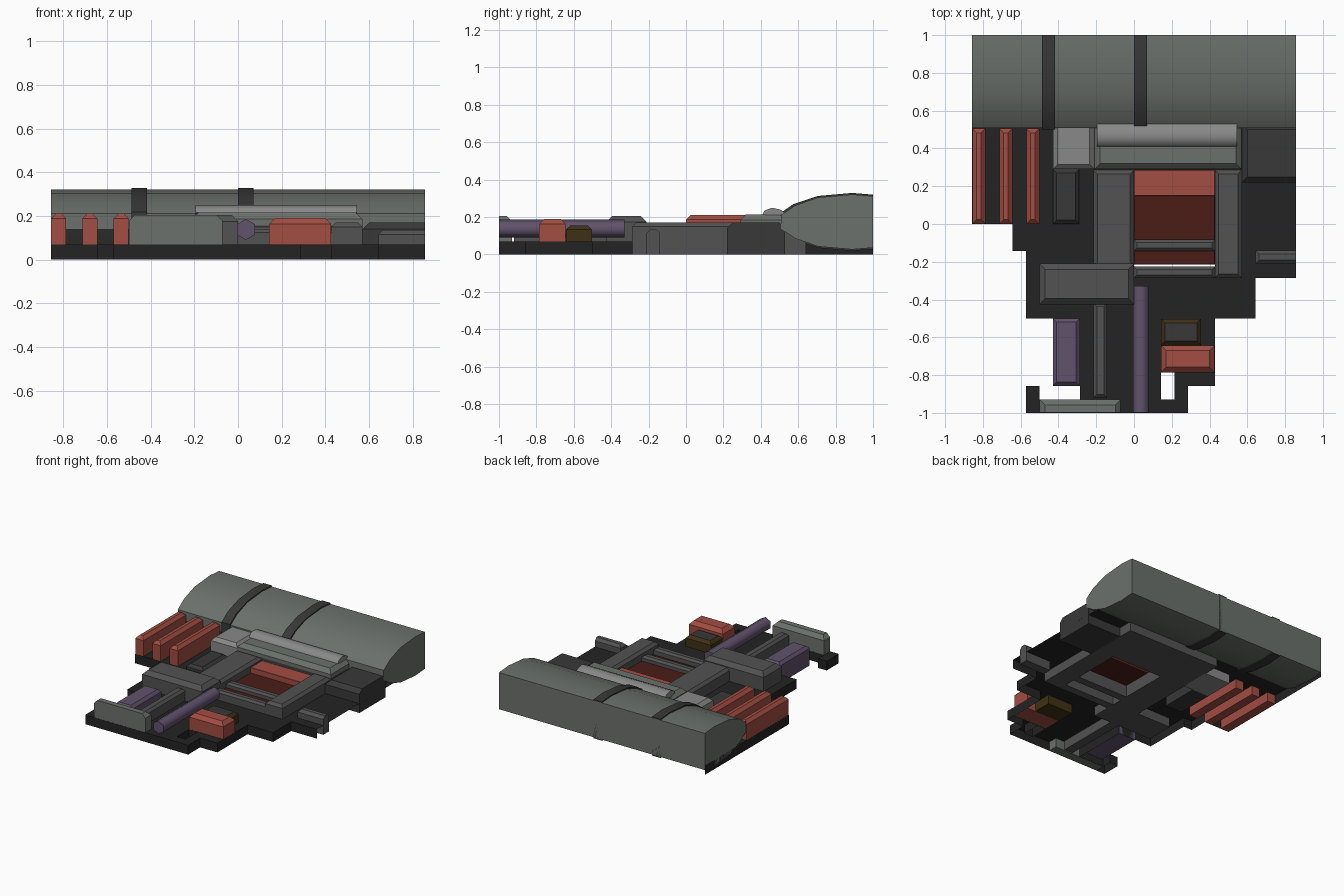
import bpy, bmesh, math

if "Cube" in bpy.data.objects:
    bpy.data.objects.remove(bpy.data.objects["Cube"])

U = 1 / 14  # layout module

def material(name, rgb):
    m = bpy.data.materials.new(name)
    m.diffuse_color = (*rgb, 1)
    m.use_nodes = True
    m.node_tree.nodes["Principled BSDF"].inputs["Base Color"].default_value = m.diffuse_color
    return m

BLACK = material("black", (0.017, 0.017, 0.017))
DARK = material("dark grey", (0.04, 0.04, 0.04))
MID = material("mid grey", (0.085, 0.085, 0.085))
GREEN = material("green grey", (0.15, 0.165, 0.15))
LIGHT = material("light grey", (0.25, 0.25, 0.25))
RED = material("red", (0.36, 0.075, 0.055))
DEEP = material("deep red", (0.07, 0.012, 0.008))
PURPLE = material("purple", (0.12, 0.085, 0.15))
BROWN = material("brown", (0.05, 0.03, 0.008))

def finish(name, bm, mats):
    bmesh.ops.recalc_face_normals(bm, faces=bm.faces)
    me = bpy.data.meshes.new(name)
    bm.to_mesh(me)
    bm.free()
    ob = bpy.data.objects.new(name, me)
    bpy.context.collection.objects.link(ob)
    for m in mats:
        me.materials.append(m)
    return ob

def block(name, x0, x1, y0, y1, z0, z1, mat, c=0.025, skip="", top=None):
    """Box with a chamfered top; skip lists the sides (l r f b) left upright."""
    i = {s: 0 if s in skip else c for s in "lrfb"}
    bm = bmesh.new()
    def ring(z, k):
        a, b = x0 + k * i["l"], x1 - k * i["r"]
        d, e = y0 + k * i["f"], y1 - k * i["b"]
        return [bm.verts.new(p + (z,)) for p in ((a, d), (b, d), (b, e), (a, e))]
    rings = [ring(z0, 0), ring(z1 - c, 0), ring(z1, 1)]
    bm.faces.new(rings[0][::-1])
    cap = bm.faces.new(rings[2])
    for lo, hi in zip(rings, rings[1:]):
        for k in range(4):
            n = (k + 1) % 4
            bm.faces.new((lo[k], lo[n], hi[n], hi[k]))
    if top:
        cap.material_index = 1
    return finish(name, bm, [mat, top] if top else [mat])

def prism(name, profile, x0, x1, mat, smooth=False):
    """Extrude a (y, z) profile along x."""
    bm = bmesh.new()
    a = [bm.verts.new((x0, y, z)) for y, z in profile]
    b = [bm.verts.new((x1, y, z)) for y, z in profile]
    bm.faces.new(a)
    bm.faces.new(b[::-1])
    for k in range(len(a)):
        n = (k + 1) % len(a)
        bm.faces.new((a[k], a[n], b[n], b[k]))
    ob = finish(name, bm, [mat])
    if smooth:
        bpy.context.view_layer.objects.active = ob
        ob.select_set(True)
        bpy.ops.object.shade_smooth_by_angle(angle=math.radians(50))
        ob.select_set(False)
    return ob

# stepped deck: thin sheet with a skirt, open underneath
rects = [(-12, 12, 0, 14), (-9, 12, -2, 0), (-8, 12, -4, -2), (-8, 9, -7, -4),
         (-4, 6, -11, -7), (-4, 2, -13, -11), (3, 6, -12, -11), (3, 4, -13, -12),
         (-8, -7, -13, -12), (-8, 4, -14, -13)]
bm = bmesh.new()
for x0, x1, y0, y1 in rects:
    for i in range(x0, x1):
        for j in range(y0, y1):
            if -3 <= i < 8 and -4 <= j < 9:
                continue  # opening for the frame
            bm.faces.new([bm.verts.new((p * U, q * U, 0.07)) for p, q in
                          ((i, j), (i + 1, j), (i + 1, j + 1), (i, j + 1))])
bmesh.ops.remove_doubles(bm, verts=bm.verts, dist=1e-4)
rim = [e for e in bm.edges if e.is_boundary
       and not all(v.co.x > 11.9 * U for v in e.verts)
       and not all(v.co.y > 13.9 * U for v in e.verts)
       and not all(-3.1 * U < v.co.x < 8.1 * U and -4.1 * U < v.co.y < 9.1 * U for v in e.verts)]
ext = bmesh.ops.extrude_edge_only(bm, edges=rim)
for v in ext["geom"]:
    if isinstance(v, bmesh.types.BMVert):
        v.co.z = 0
finish("deck", bm, [BLACK])

# large tank along the back, with two straps
half = [(0.508, 0.036), (0.583, 0.088), (0.706, 0.131), (0.888, 0.147), (1.0, 0.138)]

def tank_profile(d):
    up = [(y - d if y < 0.7 else y, 0.174 + h + d) for y, h in half]
    return up + [(y, 0.348 - z) for y, z in reversed(up)]

prism("tank", tank_profile(0), -12 * U, 12 * U, GREEN, True)
for n, x in enumerate((-0.487, 0.0)):
    prism(f"tank_strap_{n}", tank_profile(0.008), x, x + 0.07, DARK, True)

# central frame around the recessed window
block("frame_left", -3 * U, 0, -4 * U, 4 * U, 0, 0.17, MID, 0.02)
block("frame_right", 6 * U, 8 * U, -4 * U, 4 * U, 0, 0.17, MID, 0.02)
block("frame_back", -3 * U, 8 * U, 4 * U, 9 * U, 0, 0.17, MID, 0.02)
for n, y in enumerate((-2, -4)):
    block(f"frame_bar_{n}", 0, 6 * U, y * U, y * U + 0.06, 0, 0.14, MID, 0.015)
block("window_ledge", 0, 6 * U, 0.15, 4 * U, 0.09, 0.14, RED, 0.002)
block("window_floor", 0, 6 * U, -3 * U, 0.15, 0.09, 0.1, DEEP, 0.002)

# header block and light bar behind the window
block("header_block", -0.21, 0.57, 0.29, 0.53, 0.15, 0.215, GREEN, 0.03)
prism("light_bar", [(0.41, 0.215), (0.42, 0.235), (0.46, 0.25), (0.505, 0.24),
                    (0.535, 0.22), (0.46, 0.2)], -0.195, 0.545, LIGHT, True)

# red fins
for n, x in enumerate((-12, -10, -8)):
    block(f"fin_{n}", x * U + 0.001, x * U + 0.07, 0.001, 0.505, 0, 0.21, RED, 0.022)

# equipment boxes: name, x0, x1, y0, y1, z0, z1, material, chamfer, upright sides
for spec in [
    ("vent_box", -0.43, -0.21, 0.29, 0.52, 0.0, 0.2, LIGHT, 0.025, "b"),
    ("low_box", -0.43, -0.29, 0.0, 0.29, 0.0, 0.11, DARK, 0.02, ""),
    ("side_box", 0.571, 0.857, 0.22, 0.53, 0.0, 0.17, DARK, 0.03, "r"),
    ("side_rib", 0.643, 0.857, -0.21, -0.14, 0.0, 0.135, MID, 0.02, "r"),
    ("cross_box", -0.5, 0.0, -0.425, -0.21, 0.0, 0.205, MID, 0.03, ""),
    ("long_rail", -0.214, -0.143, -0.92, -0.42, 0.0, 0.16, MID, 0.017, ""),
    ("front_box", -0.5, -0.071, -0.999, -0.929, 0.0, 0.205, GREEN, 0.028, "f"),
    ("purple_box", -0.43, -0.287, -0.857, -0.5, 0.0, 0.15, PURPLE, 0.02, ""),
    ("red_box", 0.143, 0.427, -0.785, -0.643, 0.0, 0.19, RED, 0.027, ""),
]:
    block(*spec)
block("brown_box", 0.143, 0.355, -0.642, -0.502, 0, 0.155, BROWN, 0.022, top=DARK)

# six-sided pipe running to the front
bpy.ops.mesh.primitive_cylinder_add(vertices=6, radius=0.048, depth=0.67,
                                    location=(0.036, -0.664, 0.138),
                                    rotation=(math.pi / 2, 0, 0))
pipe = bpy.context.object
pipe.name = "pipe"
pipe.data.materials.append(PURPLE)
bpy.ops.object.shade_smooth_by_angle(angle=math.radians(65))
